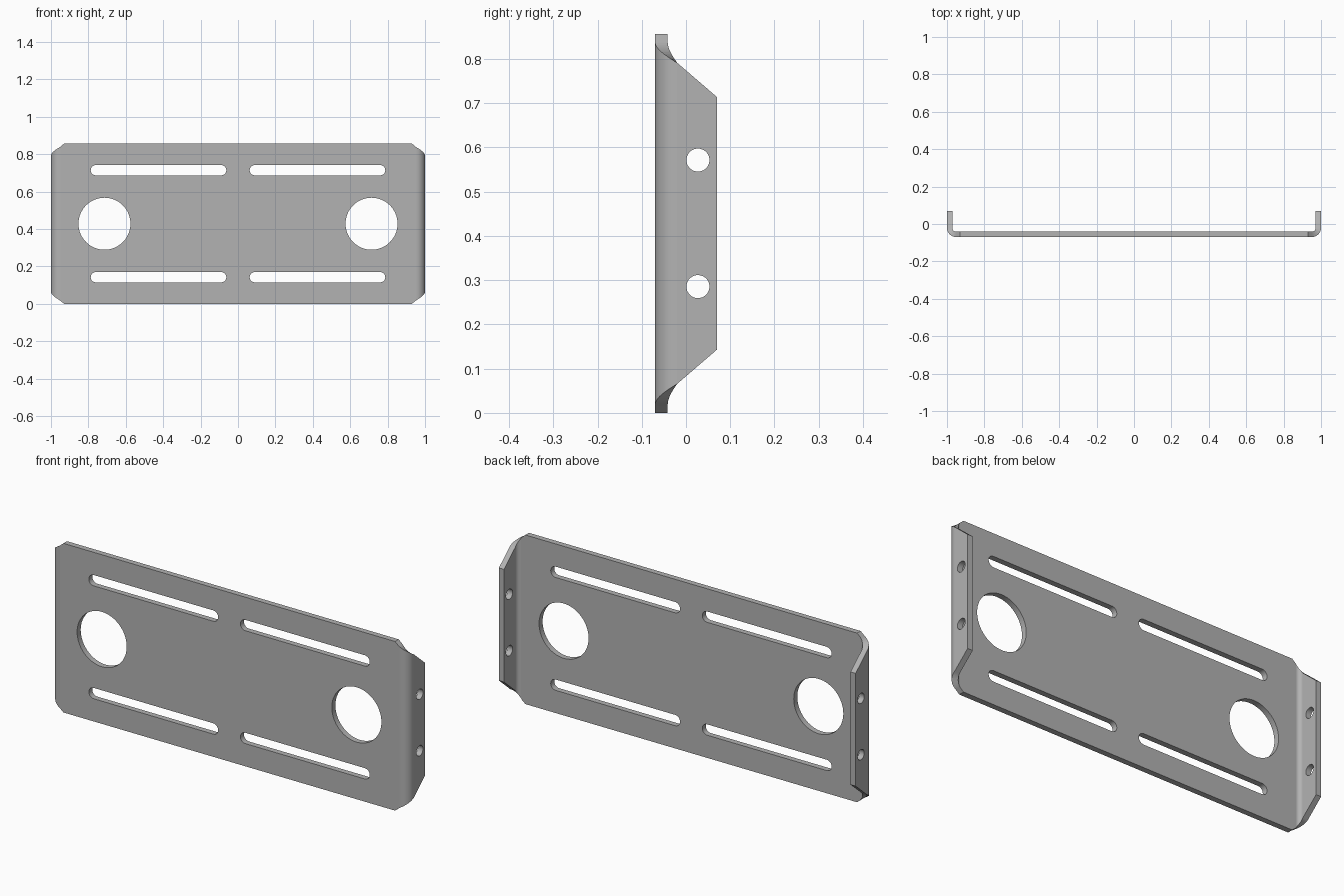
import bpy, bmesh
from math import sin, cos, pi
from mathutils import Vector

if "Cube" in bpy.data.objects:
    bpy.data.objects.remove(bpy.data.objects["Cube"])

HEIGHT, HALF_W, HALF_D = 0.857, 1.0, 0.07
THICK, BEND, STEPS = 0.0286, 0.05, 12
CHAMFER_X, CUT = 0.93, 0.143        # start and depth of the mitred corners

steel = bpy.data.materials.new("grey steel")
steel.use_nodes = True
steel.diffuse_color = (0.45, 0.45, 0.45, 1)
steel.node_tree.nodes["Principled BSDF"].inputs["Base Color"].default_value = steel.diffuse_color


def make_object(name, bm):
    bmesh.ops.recalc_face_normals(bm, faces=bm.faces)
    mesh = bpy.data.meshes.new(name)
    bm.to_mesh(mesh)
    bm.free()
    mesh.materials.append(steel)
    obj = bpy.data.objects.new(name, mesh)
    bpy.context.collection.objects.link(obj)
    return obj


# Half profile: (outer point, inner point, unfolded length past the chamfer start, in bend)
cx, cy = HALF_W - BEND, BEND - HALF_D
flat = cx - CHAMFER_X
arc = (BEND - THICK / 2) * pi / 2
total = flat + arc + HALF_D - cy
half = [((CHAMFER_X, -HALF_D), (CHAMFER_X, THICK - HALF_D), 0, False)]
for i in range(STEPS + 1):
    a = i / STEPS * pi / 2
    ring = [(cx + r * sin(a), cy - r * cos(a)) for r in (BEND, BEND - THICK)]
    half.append((*ring, flat + arc * i / STEPS, True))
half.append(((HALF_W, HALF_D), (HALF_W - THICK, HALF_D), total, False))
mirrored = [((-o[0], o[1]), (-n[0], n[1]), s, b) for o, n, s, b in reversed(half)]

# Folded sheet: plate, rounded bends and side flanges in one strip
bm = bmesh.new()
rings = []
for outer, inner, s, bend in mirrored + half:
    drop = CUT * s / total
    rings.append(([bm.verts.new((*p, z)) for p, z in (
        (outer, drop), (outer, HEIGHT - drop), (inner, HEIGHT - drop), (inner, drop))], bend))
for (a, bend_a), (b, bend_b) in zip(rings, rings[1:]):
    for k in range(4):
        j = (k + 1) % 4
        face = bm.faces.new((a[k], a[j], b[j], b[k]))
        face.smooth = bend_a and bend_b and k % 2 == 0
for end in (rings[0][0], rings[-1][0]):
    bm.faces.new(end)
bracket = make_object("folded_bracket", bm)

# Hole cutters: prisms with a round or slot outline
cut = bmesh.new()


def add_cutter(origin, along, direction, radius, stretch=0.0, segments=48):
    """Prism from origin along direction; stretch moves the end arcs apart."""
    origin, u, d = Vector(origin), Vector(along), Vector(direction)
    w = u.cross(d).normalized()
    pts = []
    for side in (1, -1):
        n = segments // 2
        for i in range(n + 1 if stretch else n):
            a = i / n * pi - pi / 2
            pts.append(origin + side * (u * (stretch + radius * cos(a)) + w * radius * sin(a)))
    low = [cut.verts.new(p) for p in pts]
    high = [cut.verts.new(p + d) for p in pts]
    cut.faces.new(low)
    cut.faces.new(high)
    for i in range(len(pts)):
        j = (i + 1) % len(pts)
        face = cut.faces.new((low[i], low[j], high[j], high[i]))
        face.smooth = (pts[i] - pts[j]).length < radius


through = (0, 0.09, 0)
for side in (-1, 1):
    add_cutter((side * 0.714, -0.1, HEIGHT / 2), (1, 0, 0), through, 0.139, segments=64)
    for offset in (-1, 1):
        add_cutter((side * 0.425, -0.1, HEIGHT / 2 + offset * 0.286), (1, 0, 0), through,
                   0.0275, 0.335, 32)
for offset in (-1, 1):
    add_cutter((-1.2, 0.027, HEIGHT / 2 + offset * 0.143), (0, 1, 0), (2.4, 0, 0), 0.026)
cutter = make_object("hole_cutter", cut)
cutter.hide_render = True

# Punch the holes and drop the cutter
mod = bracket.modifiers.new("holes", 'BOOLEAN')
mod.operation, mod.solver, mod.object = 'DIFFERENCE', 'EXACT', cutter
bpy.context.view_layer.objects.active = bracket
bracket.select_set(True)
bpy.ops.object.modifier_apply(modifier=mod.name)
bpy.data.objects.remove(cutter)
